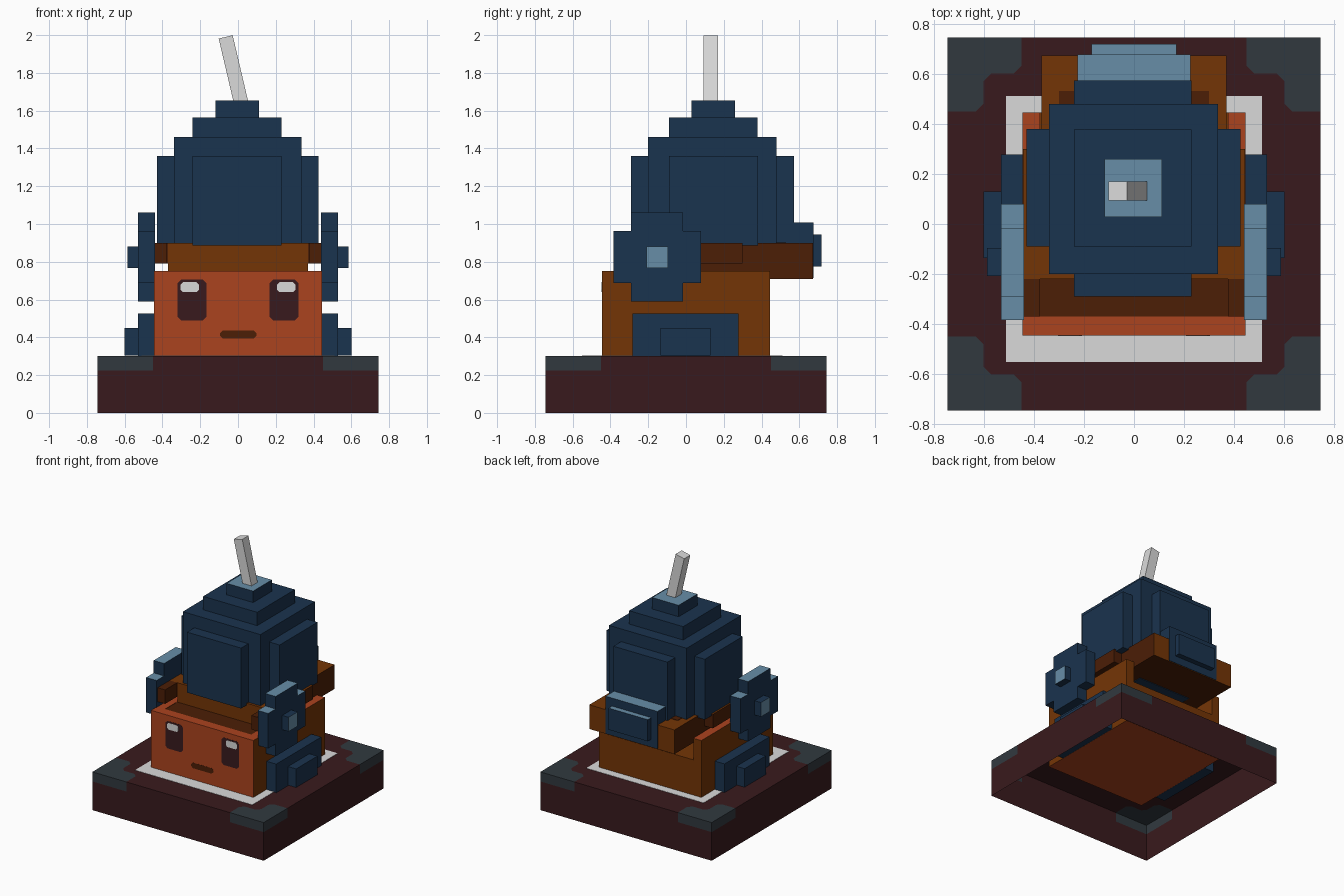
import bpy, bmesh
from mathutils import Vector

cube = bpy.data.objects.get("Cube")
if cube:
    bpy.data.objects.remove(cube, do_unlink=True)


def material(name, hex_colour):
    rgb = [int(hex_colour[i:i + 2], 16) / 255 for i in (0, 2, 4)]
    lin = [c / 12.92 if c < 0.04 else ((c + 0.055) / 1.055) ** 2.4 for c in rgb]
    m = bpy.data.materials.new(name)
    m.use_nodes = True
    m.diffuse_color = (*lin, 1)
    m.node_tree.nodes["Principled BSDF"].inputs["Base Color"].default_value = (*lin, 1)
    return m


maroon = material("dark maroon", "391a1d")
slate = material("slate grey", "31393f")
pale = material("pale grey", "dadada")
orange = material("burnt orange", "ab431e")
brown = material("brown", "743506")
dark = material("dark brown", "4c1e06")
navy = material("navy blue", "1a334e")
sky = material("dusty blue", "678da7")

AXES = {"-x": (-1, 0, 0), "+x": (1, 0, 0), "-y": (0, -1, 0),
        "+y": (0, 1, 0), "-z": (0, 0, -1), "+z": (0, 0, 1)}


def finish(name, bm, mats):
    mesh = bpy.data.meshes.new(name)
    bm.normal_update()
    bm.to_mesh(mesh)
    bm.free()
    for m in mats:
        mesh.materials.append(m)
    ob = bpy.data.objects.new(name, mesh)
    bpy.context.scene.collection.objects.link(ob)
    return ob


def box(name, x, y, z, mat, faces=None):
    """Box between ranges; faces gives a different colour per direction."""
    x, y, z = sorted(x), sorted(y), sorted(z)
    bm = bmesh.new()
    bmesh.ops.create_cube(bm, size=1)
    for v in bm.verts:
        v.co = [r[0] if c < 0 else r[1] for c, r in zip(v.co, (x, y, z))]
    bm.normal_update()
    mats = [mat]
    for key, m in (faces or {}).items():
        if m not in mats:
            mats.append(m)
        for f in bm.faces:
            if f.normal.dot(Vector(AXES[key])) > 0.9:
                f.material_index = mats.index(m)
    return finish(name, bm, mats)


def face_plate(name, x, z, cut, depth, mat):
    """Thin plate with clipped corners on the front of the body."""
    (x0, x1), (z0, z1) = sorted(x), z
    outline = [(x0 + cut, z0), (x1 - cut, z0), (x1, z0 + cut), (x1, z1 - cut),
               (x1 - cut, z1), (x0 + cut, z1), (x0, z1 - cut), (x0, z0 + cut)]
    bm = bmesh.new()
    f = bm.faces.new([bm.verts.new((px, FRONT, pz)) for px, pz in outline])
    out = bmesh.ops.extrude_face_region(bm, geom=[f])["geom"]
    for v in out:
        if isinstance(v, bmesh.types.BMVert):
            v.co.y -= depth
    bmesh.ops.recalc_face_normals(bm, faces=bm.faces)
    return finish(name, bm, [mat])


# Pedestal: open-bottomed shell with grey corner caps
HALF, TOP, FRONT = 0.745, 0.3, -0.445
bm = bmesh.new()
bmesh.ops.create_cube(bm, size=1)
for v in bm.verts:
    v.co = (v.co.x * 2 * HALF, v.co.y * 2 * HALF, (v.co.z + 0.5) * TOP)
bm.normal_update()
bmesh.ops.delete(bm, geom=[f for f in bm.faces if f.normal.z < -0.9], context="FACES")
cuts = [((0, 0, 0.225), (0, 0, 1))]
for s in (-1, 1):
    for d in (0.45, 0.6):
        cuts += [((s * d, 0, 0), (1, 0, 0)), ((0, s * d, 0), (0, 1, 0))]
    for t in (-1, 1):
        cuts += [((s * d, 0, 0), (s, t, 0)) for d in (1.08, 1.17)]
for co, no in cuts:
    bmesh.ops.bisect_plane(bm, geom=bm.verts[:] + bm.edges[:] + bm.faces[:],
                           plane_co=co, plane_no=no)
bm.normal_update()
for f in bm.faces:
    c = f.calc_center_median()
    small, big = sorted((abs(c.x), abs(c.y)))
    if f.normal.z > 0.9:
        grey = small > 0.45 and (small + big > 1.17 or (big > 0.6 and small + big > 1.08))
    else:
        grey = c.z > 0.225 and small > 0.45
    f.material_index = int(grey)
finish("pedestal", bm, [maroon, slate])
box("pale_floor_border", (-0.51, 0.51), (-0.55, 0.51), (TOP + 0.001, TOP + 0.003), pale)

# Body: lower block sunk into the pedestal, walls above it, and a deck closing the top
UNDER, LEDGE, RIM = 0.225, 0.58, 0.75
box("body_lower", (-0.445, 0.445), (FRONT, 0.445), (UNDER, LEDGE), orange,
    {"-x": brown, "+x": brown, "+y": brown, "+z": brown})
box("body_front_wall", (-0.445, 0.445), (FRONT, -0.37), (LEDGE, RIM), orange,
    {"-x": brown, "+x": brown, "+y": dark})
box("body_deck", (-0.375, 0.375), (-0.37, 0.3), (0.712, 0.748), dark)

# Face
face_plate("mouth", (-0.095, 0.098), (0.393, 0.436), 0.015, 0.001, dark)
for side, s in (("left", 1), ("right", -1)):
    face_plate(side + "_eye", (s * 0.168, s * 0.32), (0.49, 0.705), 0.018, 0.001, maroon)
    face_plate(side + "_eye_glint", (s * 0.207, s * 0.304), (0.64, 0.692), 0.012, 0.002, pale)

# Collar under the helmet, with a rear overhang above the low rear wall
box("collar", (-0.37, 0.37), (-0.22, 0.3), (0.745, 0.9), brown, {"-x": dark, "+x": dark})
box("rear_overhang", (-0.37, 0.37), (0.3, 0.672), (0.71, 0.9), brown,
    {"-x": dark, "+x": dark, "-z": dark})
box("overhang_patch", (-0.3, 0.3), (0.3, 0.53), (0.899, 0.903), dark)
box("overhang_underside_strip", (-0.235, 0.235), (0.27, 0.35), (0.705, 0.711), navy)

# Helmet: crossed blocks stepping up to a cap
box("helmet_core", (-0.34, 0.335), (-0.2, 0.478), (0.885, 1.46), navy)
box("helmet_side_panels", (-0.43, 0.425), (-0.09, 0.38), (0.885, 1.36), navy)
box("helmet_front_back_panels", (-0.24, 0.23), (-0.29, 0.573), (0.885, 1.36), navy)
box("helmet_upper_tier", (-0.24, 0.23), (-0.09, 0.378), (1.4, 1.565), navy)
box("helmet_cap", (-0.118, 0.112), (0.028, 0.26), (1.5, 1.655), navy, {"+z": sky})
box("back_box", (-0.225, 0.225), (0.55, 0.676), (0.715, 1.008), navy, {"+z": sky})
box("back_box_plate", (-0.17, 0.17), (0.67, 0.718), (0.775, 0.945), navy, {"+z": sky})

# Leaning spike
spike = box("spike", (-0.038, 0.038), (-0.038, 0.038), (0, 0.365), pale)
spike.location = (0.018, 0.131, 1.635)
spike.rotation_euler.y = -0.23

# Mirrored side parts
for side, s in (("left", 1), ("right", -1)):
    outer, inner = ("+x", "-x") if s > 0 else ("-x", "+x")
    ear = (s * 0.44, s * 0.53)
    box(side + "_body_wall", (s * 0.375, s * 0.445), (-0.37, 0.445), (LEDGE, RIM), brown,
        {"+z": orange})
    box(side + "_strap", (s * 0.37, s * 0.443), (-0.22, 0.3), (0.79, 0.9), dark, {"+z": brown})
    box(side + "_strap_front", (s * 0.375, s * 0.443), (-0.37, -0.22), (0.79, 0.9), dark)
    box(side + "_ear_tall", ear, (-0.29, -0.015), (0.59, 1.06), navy, {"+z": sky})
    for end, y in (("front", (-0.383, -0.29)), ("rear", (-0.015, 0.08))):
        box(side + "_ear_" + end, ear, y, (0.687, 0.962), navy, {"+z": sky})
    box(side + "_ear_knob", (s * 0.52, s * 0.586), (-0.208, -0.095), (0.768, 0.88), navy,
        {outer: sky})
    box(side + "_lower_plate", (s * 0.446, s * 0.53), (-0.282, 0.278), (UNDER, 0.525), navy)
    box(side + "_lower_block", (s * 0.52, s * 0.6), (-0.135, 0.13), (0.304, 0.45), navy)
